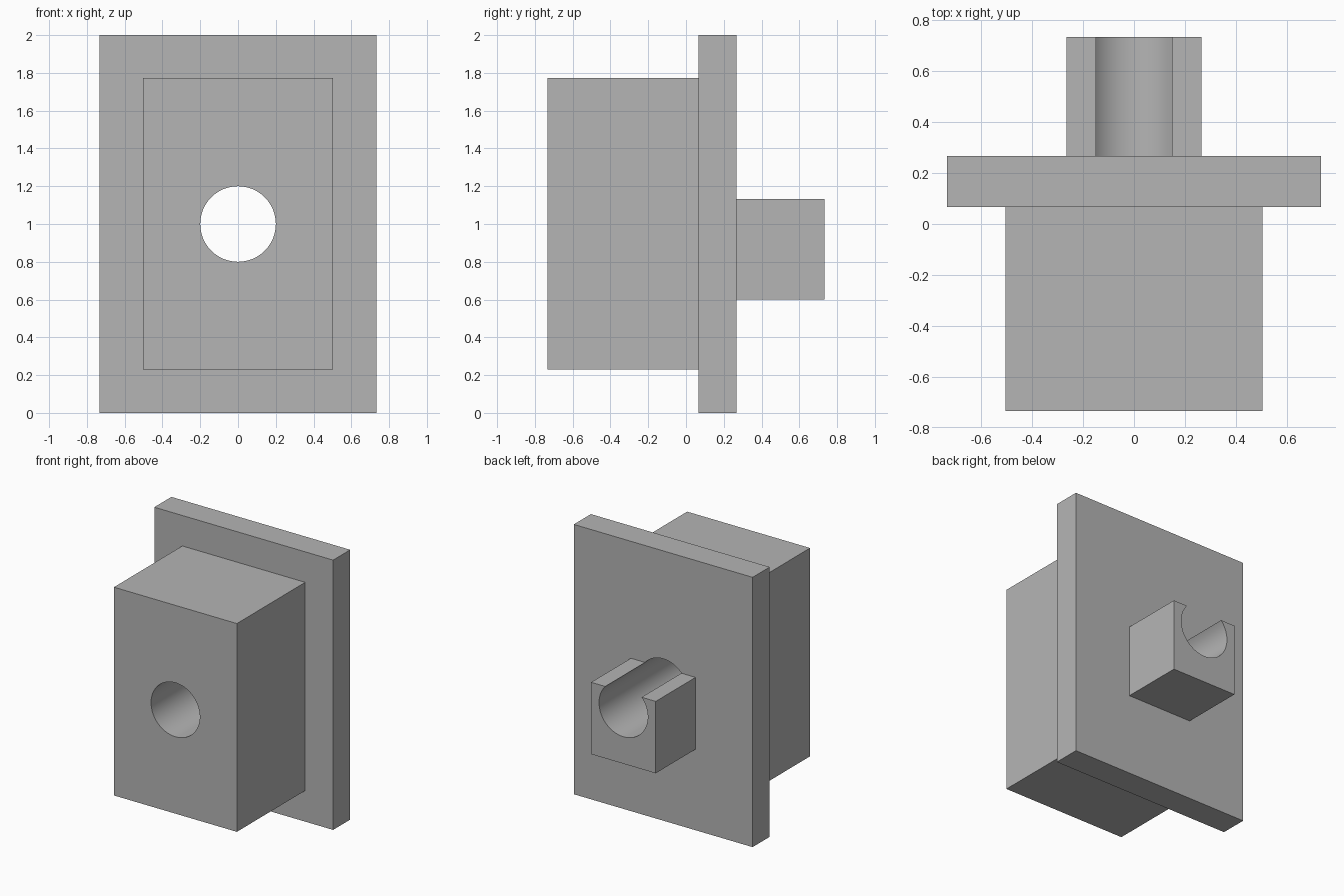
import bpy
import math

if "Cube" in bpy.data.objects:
    bpy.data.objects.remove(bpy.data.objects["Cube"], do_unlink=True)

grey = bpy.data.materials.new("plain_grey")
grey.use_nodes = True
colour = (0.46, 0.46, 0.46, 1)
grey.diffuse_color = colour
grey.node_tree.nodes["Principled BSDF"].inputs["Base Color"].default_value = colour


def box(name, half_width, y0, y1, z0, z1):
    bpy.ops.mesh.primitive_cube_add(size=1, location=(0, (y0 + y1) / 2, (z0 + z1) / 2))
    ob = bpy.context.object
    ob.name = name
    ob.scale = (2 * half_width, y1 - y0, z1 - z0)
    bpy.ops.object.transform_apply(location=True, rotation=True, scale=True)
    ob.data.materials.append(grey)
    return ob


def combine(target, tool, operation):
    bpy.ops.object.select_all(action="DESELECT")
    target.select_set(True)
    bpy.context.view_layer.objects.active = target
    mod = target.modifiers.new(operation.lower(), "BOOLEAN")
    mod.operation = operation
    mod.solver = "EXACT"
    mod.object = tool
    bpy.ops.object.modifier_apply(modifier=mod.name)
    bpy.data.objects.remove(tool, do_unlink=True)


# Flange plate, with the front block and rear boss sunk slightly into it
body = box("flanged_block", 0.733, 0.067, 0.267, 0, 2)
block = box("front_block", 0.504, -0.733, 0.12, 0.23, 1.774)
boss = box("rear_boss", 0.265, 0.2, 0.733, 0.6, 1.133)
combine(body, block, "UNION")
combine(body, boss, "UNION")

# Through bore, which breaks out of the boss top as an open groove
bpy.ops.mesh.primitive_cylinder_add(vertices=96, radius=0.2, depth=2,
                                    location=(0, 0, 1), rotation=(math.pi / 2, 0, 0))
bore = bpy.context.object
bore.name = "bore_cutter"
bore.hide_render = True
bore.data.materials.append(grey)
combine(body, bore, "DIFFERENCE")

bpy.ops.object.shade_smooth_by_angle(angle=math.radians(30))
